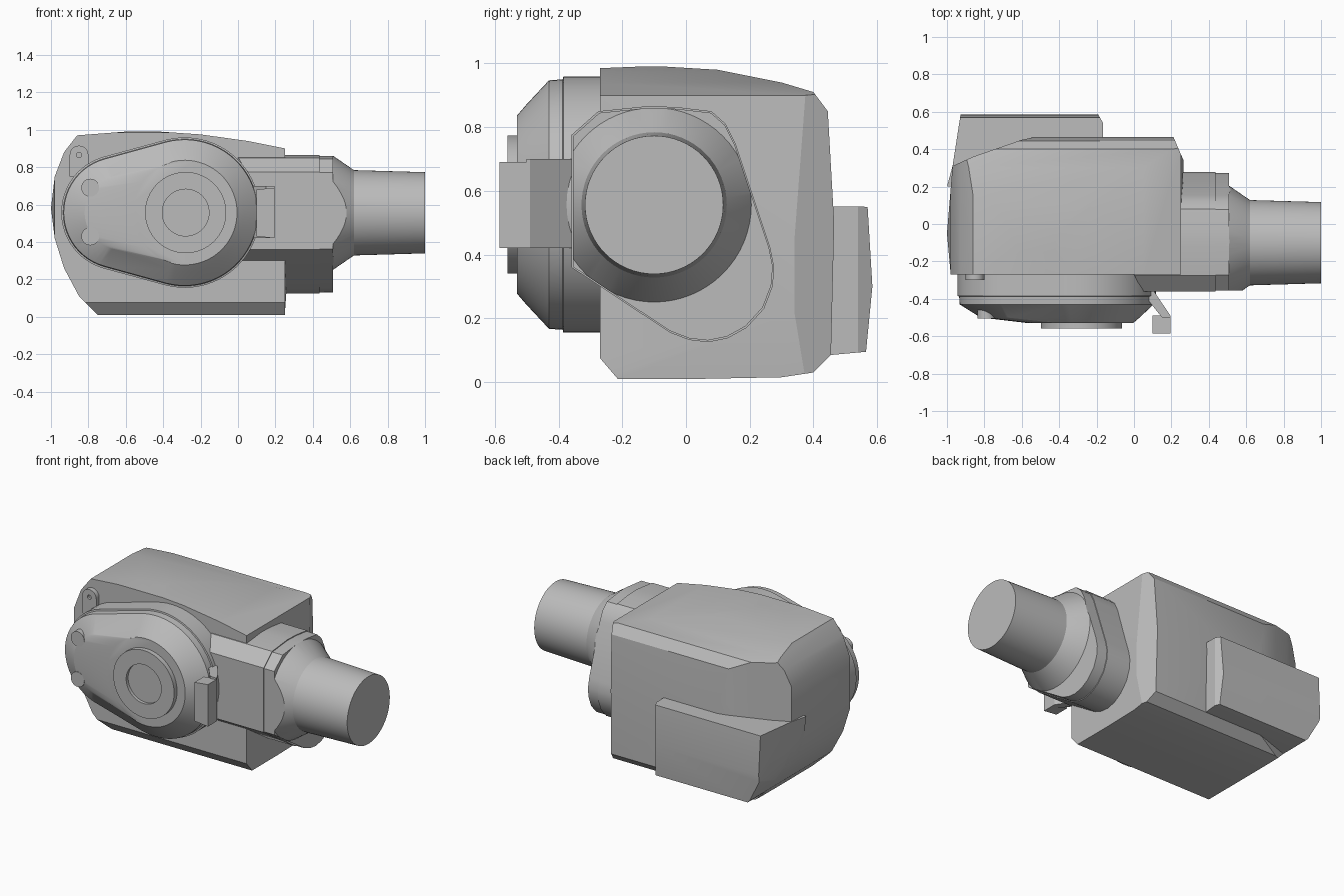
import bpy, bmesh, math

if "Cube" in bpy.data.objects:
    bpy.data.objects.remove(bpy.data.objects["Cube"])

grey = bpy.data.materials.new("plain_grey")
grey.use_nodes = True
COLOR = (0.5, 0.5, 0.5, 1)
grey.diffuse_color = COLOR
grey.node_tree.nodes["Principled BSDF"].inputs["Base Color"].default_value = COLOR


def loft(name, rings):
    """Skin a list of equal-length rings and cap both ends."""
    bm = bmesh.new()
    loops = [[bm.verts.new(p) for p in ring] for ring in rings]
    n = len(loops[0])
    for a, b in zip(loops, loops[1:]):
        for i in range(n):
            j = (i + 1) % n
            bm.faces.new((a[i], a[j], b[j], b[i]))
    bm.faces.new(loops[0][::-1])
    bm.faces.new(loops[-1])
    bmesh.ops.recalc_face_normals(bm, faces=bm.faces)
    mesh = bpy.data.meshes.new(name)
    bm.to_mesh(mesh)
    bm.free()
    mesh.materials.append(grey)
    ob = bpy.data.objects.new(name, mesh)
    bpy.context.collection.objects.link(ob)
    return ob


def place(points, axis, t):
    """Put a 2D outline on the plane where the given axis equals t."""
    order = {"x": lambda u, v: (t, u, v), "y": lambda u, v: (u, t, v), "z": lambda u, v: (u, v, t)}
    return [order[axis](u, v) for u, v in points]


def prism(name, points, axis, a, b):
    return loft(name, [place(points, axis, a), place(points, axis, b)])


def circle(u, v, r, n=48):
    return [(u + r * math.cos(2 * math.pi * i / n), v + r * math.sin(2 * math.pi * i / n)) for i in range(n)]


def turned(name, u, v, axis, profile, n=48):
    """Stack circles of (position, radius) along an axis."""
    return loft(name, [place(circle(u, v, r, n), axis, t) for t, r in profile])


def boolean(ob, cutter, operation="INTERSECT"):
    mod = ob.modifiers.new("cut", "BOOLEAN")
    mod.operation, mod.object, mod.solver = operation, cutter, "EXACT"
    bpy.context.view_layer.objects.active = ob
    bpy.ops.object.modifier_apply(modifier=mod.name)
    bpy.data.objects.remove(cutter)


# Housing: side-on, end-on and plan outlines intersected
front = [(-.75, .01), (-.85, .11), (-.93, .26), (-.98, .42), (-1, .58), (-.98, .75), (-.93, .88),
         (-.86, .97), (-.6, .99), (-.42, .99), (-.2, .975), (.05, .94), (.25, .9), (.27, .29), (.25, .01)]
end = [(-.27, .075), (-.21, .005), (.3, .015), (.4, .03), (.455, .085), (.465, .5), (.445, .85),
       (.4, .91), (.3, .94), (.1, .98), (-.1, .992), (-.27, .985)]
plan = [(-.98, -.27), (-1, -.05), (-.97, .31), (-.86, .36), (-.6, .45), (-.52, .467),
        (.21, .467), (.265, .34), (.25, -.27)]
housing = prism("housing", front, "y", -.27, .6)
boolean(housing, prism("end_cutter", end, "x", -1.2, .5))
boolean(housing, prism("plan_cutter", plan, "z", -.2, 1.2))

# Rear box following the curved end of the housing
box_end = [(.2, .09), (.455, .085), (.565, .095), (.585, .3), (.57, .55), (.2, .555)]
box_plan = [(-1, .2), (-.97, .31), (-.925, .6), (-.2, .6), (-.165, .54), (-.165, .2)]
rear_box = prism("rear_box", box_end, "x", -1.1, 0)
boolean(rear_box, prism("box_plan_cutter", box_plan, "z", -.1, 1))
boolean(rear_box, prism("box_front_cutter", front, "y", .1, .8))


# Teardrop drum on the front
def teardrop(big, small, small_x, y, big_x=-.285, z=.557):
    a = math.radians(105)
    arcs = ((big_x, big, -a, a, 40), (small_x, small, a, 2 * math.pi - a, 24))
    pts = []
    for cx, r, start, stop, n in arcs:
        for i in range(n + 1):
            t = start + (stop - start) * i / n
            pts.append((cx + r * math.cos(t), z + r * math.sin(t)))
    return place(pts, "y", y)


loft("front_drum", [
    teardrop(.402, .31, -.635, -.2), teardrop(.402, .31, -.635, -.385),
    teardrop(.393, .3, -.635, -.387), teardrop(.39, .297, -.635, -.43),
    teardrop(.315, .2, -.62, -.5), teardrop(.28, .275, -.29, -.53)])

# Raised ring with a sunken centre
turned("hub_ring", -.28, .557, "y", [(-.5, .217), (-.56, .217), (-.56, .125), (-.54, .125)], 64)

# Bolts on the drum
for label, z in (("upper", .69), ("lower", .43)):
    turned(label + "_bolt", -.79, z, "y", [(-.4, .048), (-.505, .048)], 24)

# Small lug with a pin hole
lug_outline = [(-.9, .75), (-.8, .75)] + [
    (-.85 + .05 * math.cos(math.pi * i / 12), .865 + .05 * math.sin(math.pi * i / 12)) for i in range(13)]
lug = prism("lug", lug_outline, "y", -.25, -.3)
boolean(lug, turned("lug_hole", -.85, .865, "y", [(-.35, .014), (-.285, .014)], 16), "DIFFERENCE")

# Latch beside the drum: sloping arm and grip
latch_arm = [(.0, -.34), (.1, -.35), (.195, -.49), (.195, -.5), (.15, -.5), (.07, -.4), (.0, -.38)]
loft("latch_arm", [place(latch_arm, "z", z) for z in (.42, .7)])
loft("latch_grip", [
    [(x, -.49, z) for x, z in ((.1, .43), (.195, .42), (.195, .69), (.1, .68))],
    [(x, -.585, z) for x, z in ((.1, .43), (.195, .42), (.195, .69), (.1, .68))]])

# Neck block and its slightly smaller collar
neck = [(-.36, .36), (-.05, .155), (.01, .132), (.07, .125), (.13, .137), (.19, .17), (.245, .23),
        (.272, .3), (.277, .36), (.265, .42), (.155, .75), (.125, .81), (.08, .85), (-.03, .863),
        (-.12, .866), (-.275, .85), (-.36, .775)]
inner = [(-.04 + (y + .04) * .985, .5 + (z - .5) * .985) for y, z in neck]
neck_block = prism("neck_block", neck, "x", -.05, .435)
boolean(neck_block, prism("neck_cutter", [(.05, -.37), (.6, -.37), (.6, .4), (0, .4), (0, -.27)], "z", 0, 1))
prism("neck_collar", inner, "x", .4, .508)

# Flared spout, trimmed to the collar outline
spout = turned("spout", -.1, .556, "x", [(.45, .335), (.508, .305), (.62, .228), (1, .217)], 64)
boolean(spout, prism("spout_cutter", inner, "x", .48, 1.1))

# Smooth curved faces, keep hard edges
bpy.ops.object.select_all(action="DESELECT")
for ob in bpy.context.collection.objects:
    if ob.type == "MESH":
        ob.select_set(True)
        bpy.context.view_layer.objects.active = ob
bpy.ops.object.shade_smooth_by_angle(angle=math.radians(22))
